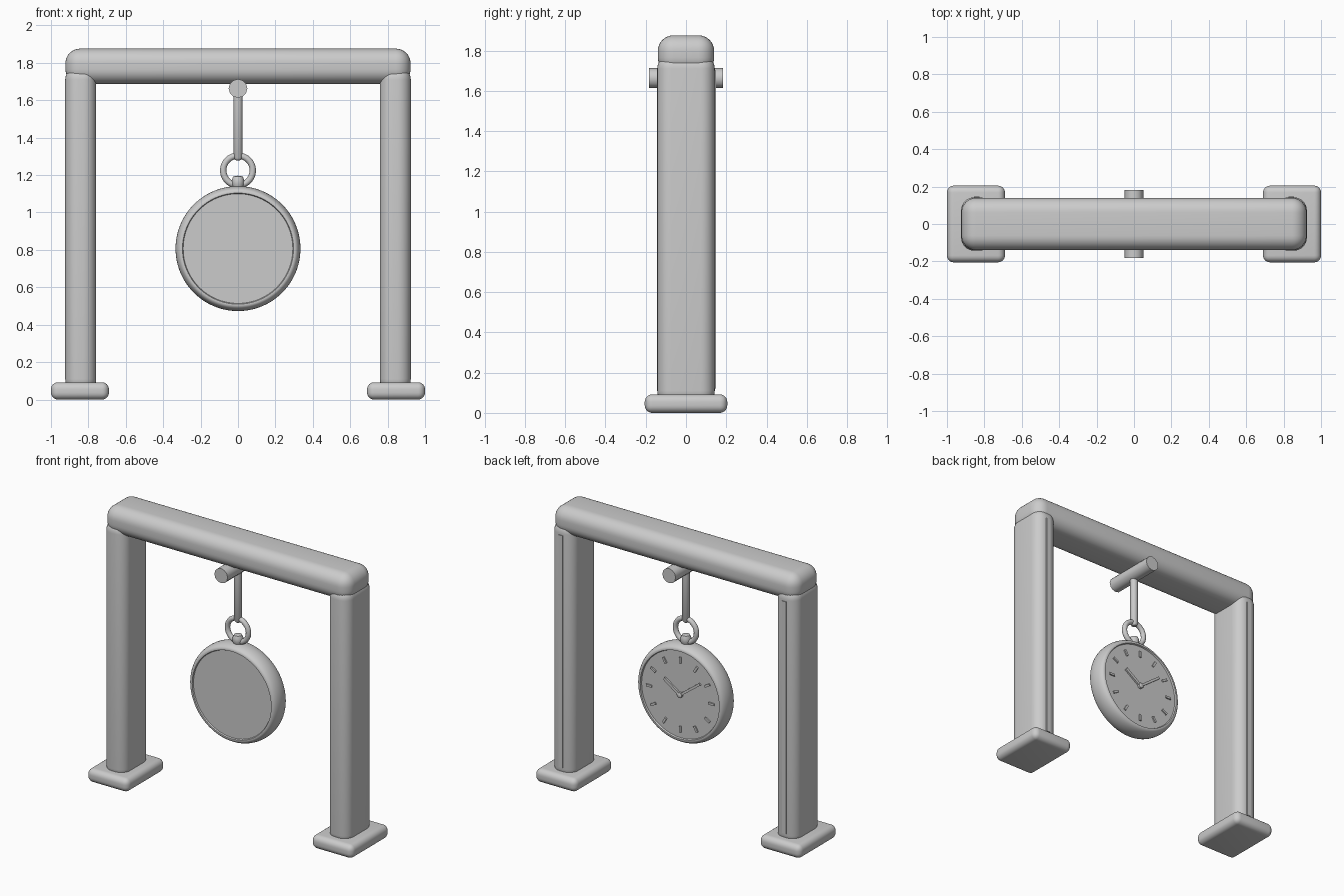
import bpy, bmesh, math
from mathutils import Matrix, Vector

if "Cube" in bpy.data.objects:
    bpy.data.objects.remove(bpy.data.objects["Cube"])


def finish(name, bm, angle=40):
    bmesh.ops.recalc_face_normals(bm, faces=bm.faces)
    me = bpy.data.meshes.new(name)
    bm.to_mesh(me)
    bm.free()
    ob = bpy.data.objects.new(name, me)
    bpy.context.collection.objects.link(ob)
    bpy.ops.object.select_all(action='DESELECT')
    bpy.context.view_layer.objects.active = ob
    ob.select_set(True)
    bpy.ops.object.shade_smooth_by_angle(angle=math.radians(angle))
    return ob


def box(name, center, size, bevel=0, segs=6, turn=0):
    bm = bmesh.new()
    bmesh.ops.create_cube(bm, size=1)
    bmesh.ops.scale(bm, vec=size, verts=bm.verts)
    if bevel:
        bmesh.ops.bevel(bm, geom=bm.edges[:], offset=bevel, segments=segs,
                        profile=0.5, affect='EDGES')
    bmesh.ops.rotate(bm, matrix=Matrix.Rotation(turn, 3, 'Y'), verts=bm.verts)
    bmesh.ops.translate(bm, vec=center, verts=bm.verts)
    return finish(name, bm)


def lathe(name, profile, center, axis='Y', steps=96, closed=False):
    # profile points are (radius, distance along axis)
    bm = bmesh.new()
    vs = [bm.verts.new((r, 0, h)) for r, h in profile]
    pairs = list(zip(vs, vs[1:])) + ([(vs[-1], vs[0])] if closed else [])
    edges = [bm.edges.new(p) for p in pairs]
    bmesh.ops.spin(bm, geom=vs + edges, axis=(0, 0, 1), cent=(0, 0, 0),
                   angle=math.tau, steps=steps)
    bmesh.ops.remove_doubles(bm, verts=bm.verts, dist=1e-5)
    if axis == 'Y':   # local +z becomes +y (back)
        bmesh.ops.rotate(bm, matrix=Matrix.Rotation(-math.pi / 2, 3, 'X'), verts=bm.verts)
    bmesh.ops.translate(bm, vec=center, verts=bm.verts)
    return finish(name, bm)


# Frame: feet, rounded legs with a thin back strip, crossbeam
for side, s in (("left", -1), ("right", 1)):
    box(side + "_foot", (s * 0.845, 0, 0.046), (0.31, 0.41, 0.092), 0.037)
    box(side + "_leg", (s * 0.841, 0, 0.91), (0.166, 0.286, 1.74), 0.07, 8)
    box(side + "_back_strip", (s * 0.841, 0.142, 0.91), (0.03, 0.012, 1.58))
box("crossbeam", (0, 0, 1.782), (1.845, 0.28, 0.188), 0.078, 8)

# Peg and hanging rod
lathe("peg", [(0, -0.183), (0.05, -0.183), (0.05, 0.183), (0, 0.183)],
      (0, 0, 1.663), steps=12)
lathe("hanging_rod", [(0, 1.278), (0.015, 1.28), (0.025, 1.295), (0.025, 1.655), (0, 1.66)],
      (0, 0, 0), axis='Z', steps=20)

# Ring and winding stem
lathe("bow_ring", [(0.079 + 0.017 * math.cos(i * math.tau / 14),
                    0.017 * math.sin(i * math.tau / 14)) for i in range(14)],
      (0, 0, 1.225), steps=48, closed=True)
lathe("winding_stem", [(0, 1.10), (0.026, 1.10), (0.026, 1.135), (0.033, 1.145),
                       (0.033, 1.175), (0.025, 1.193), (0, 1.197)],
      (0, 0, 0), axis='Z', steps=24)

# Watch case: rounded rim with recessed discs on both sides
C = Vector((0, 0, 0.807))
rim = []
for i in range(17):
    a = math.radians(-90 + 180 * i / 16)
    rim.append((0.303 + 0.031 * math.cos(a), 0.068 * math.sin(a)))
lathe("watch_case", [(0, -0.06), (0.293, -0.06), (0.297, -0.068)] + rim +
      [(0.297, 0.068), (0.293, 0.058), (0, 0.058)], C)

# Dial on the back: hour ticks, hands, centre cap
# clock angles run clockwise as seen from behind
def on_dial(angle, r, y):
    return C + Vector((-math.sin(angle) * r, y, math.cos(angle) * r))


for i in range(12):
    a = i * math.tau / 12
    box("hour_tick_%d" % (i + 1), on_dial(a, 0.235, 0.06), (0.015, 0.014, 0.042), turn=-a)
for name, deg, length, width, y in (("minute_hand", 53, 0.19, 0.016, 0.066),
                                    ("hour_hand", -55, 0.145, 0.02, 0.064)):
    a = math.radians(deg)
    box(name, on_dial(a, length / 2, y), (width, 0.012, length), turn=-a)
lathe("centre_cap", [(0, 0.055), (0.018, 0.055), (0.018, 0.074), (0.013, 0.078), (0, 0.078)],
      C, steps=24)
